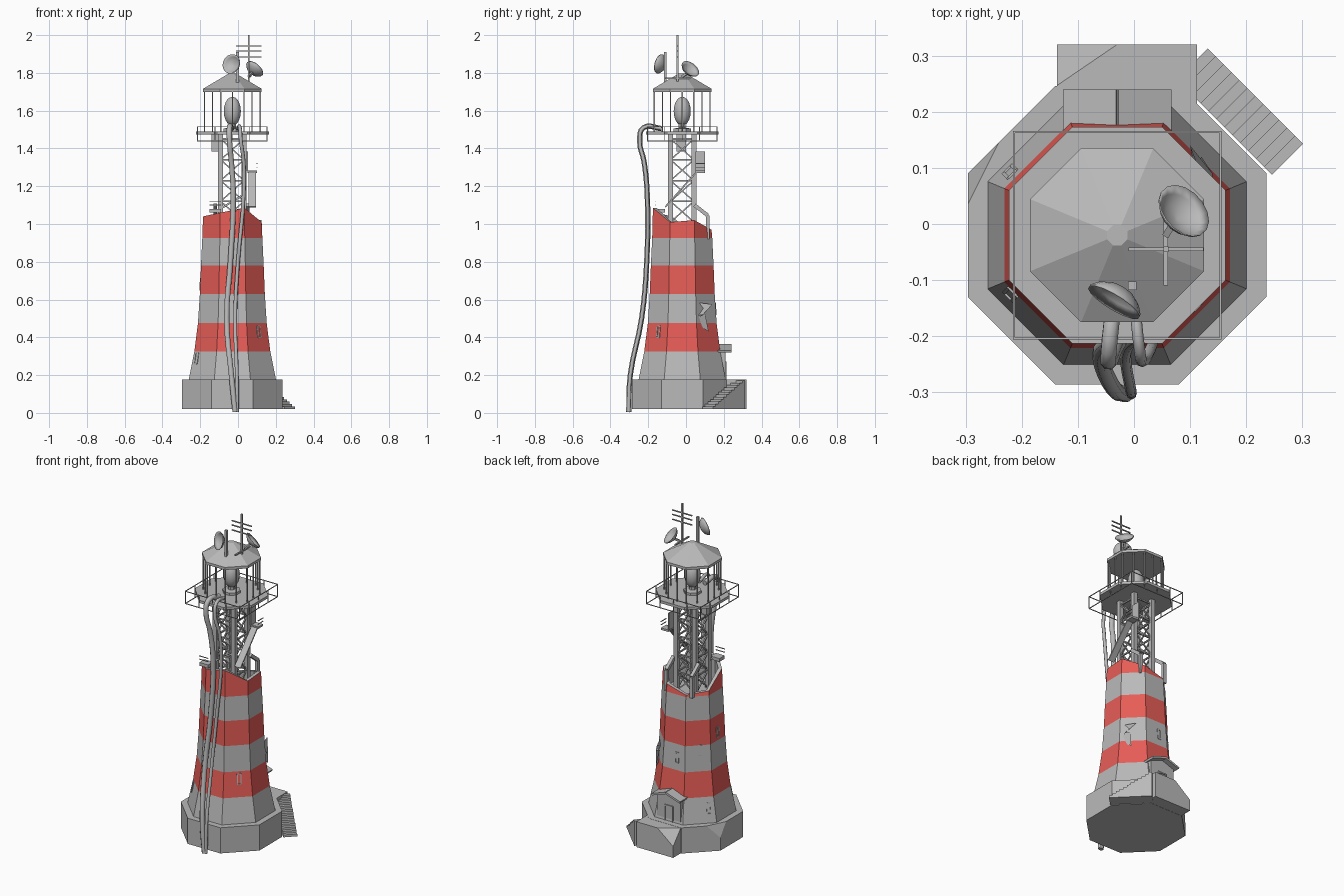
import bpy, bmesh, math
from mathutils import Vector, Matrix

if "Cube" in bpy.data.objects:
    bpy.data.objects.remove(bpy.data.objects["Cube"])


def material(name, rgb):
    m = bpy.data.materials.new(name)
    m.use_nodes = True
    m.diffuse_color = (*rgb, 1)
    m.node_tree.nodes["Principled BSDF"].inputs["Base Color"].default_value = (*rgb, 1)
    return m


GREY = material("weathered grey", (0.49, 0.49, 0.49))
RED = material("band red", (0.8, 0.11, 0.095))
CX, CY = -0.03, -0.02
CENTRE = Matrix.Translation((CX, CY, 0))
OCT = 1 / math.cos(math.pi / 8)


def finish(name, bm, smooth=False):
    bmesh.ops.recalc_face_normals(bm, faces=bm.faces)
    me = bpy.data.meshes.new(name)
    bm.to_mesh(me)
    bm.free()
    me.materials.append(GREY)
    me.materials.append(RED)
    ob = bpy.data.objects.new(name, me)
    bpy.context.collection.objects.link(ob)
    if smooth:
        for p in me.polygons:
            p.use_smooth = True
    return ob


def lathe(bm, profile, n=8, mat=CENTRE, caps=True):
    """Rings of n points; flat sides face the axes."""
    rings = []
    for r, z in profile:
        angs = [(k + 0.5) * math.tau / n for k in range(n)]
        rings.append([bm.verts.new(mat @ Vector((r * math.cos(a), r * math.sin(a), z))) for a in angs])
    for lo, hi in zip(rings, rings[1:]):
        for k in range(n):
            bm.faces.new((lo[k], lo[k - 1], hi[k - 1], hi[k]))
    if caps:
        bm.faces.new(rings[0])
        bm.faces.new(rings[-1])
    return rings


def box(bm, lo, hi):
    lo, hi = Vector(lo), Vector(hi)
    m = Matrix.Translation((lo + hi) / 2) @ Matrix.Diagonal((*(hi - lo), 1))
    bmesh.ops.create_cube(bm, size=1, matrix=m)


def beam(bm, a, b, w, h=None):
    a, b = Vector(a), Vector(b)
    d = b - a
    m = Matrix.Translation((a + b) / 2) @ d.to_track_quat("Z", "Y").to_matrix().to_4x4()
    bmesh.ops.create_cube(bm, size=1, matrix=m @ Matrix.Diagonal((w, h or w, d.length, 1)))


def chip(bm, a, b, c):
    """Cut off the corner above the plane through three points."""
    a, b, c = map(Vector, (a, b, c))
    n = (b - a).cross(c - a)
    if n.z < 0:
        n = -n
    cut = bmesh.ops.bisect_plane(bm, geom=bm.verts[:] + bm.edges[:] + bm.faces[:],
                                 plane_co=a, plane_no=n, clear_outer=True)
    bmesh.ops.holes_fill(bm, edges=[e for e in cut["geom_cut"] if isinstance(e, bmesh.types.BMEdge)])


# Octagonal base and landing with broken corners
bm = bmesh.new()
lathe(bm, [(0.266 * OCT, 0.02), (0.266 * OCT, 0.177)])
chip(bm, (-0.245, 0.137, 0.177), (-0.296, 0.035, 0.177), (-0.296, 0.09, 0.1))
finish("base", bm)
bm = bmesh.new()
box(bm, (-0.137, 0.2, 0.021), (0.112, 0.32, 0.176))
chip(bm, (-0.03, 0.32, 0.176), (-0.137, 0.247, 0.176), (-0.137, 0.32, 0.09))
finish("landing", bm)

# Stairs down from the landing
bm = bmesh.new()
start, step, count = Vector((0.104, 0.285, 0)), 0.02, 12
for i in range(count):
    top = 0.172 - i * 0.0125
    m = (Matrix.Translation(start) @ Matrix.Rotation(-math.pi / 4, 4, "Z")
         @ Matrix.Translation(((i + 0.5) * step, 0, (top + 0.02) / 2)))
    bmesh.ops.create_cube(bm, size=1, matrix=m @ Matrix.Diagonal((step, 0.078, top - 0.02, 1)))
finish("stairs", bm)

# Banded tower with a broken hollow top
PROFILE = [(0.231, 0.175), (0.201, 0.325), (0.182, 0.475), (0.172, 0.63), (0.166, 0.78), (0.159, 0.925)]
RIM = (1.02, 0.97, 0.935, 0.95, 1.04, 1.06, 1.085, 1.01)
bm = bmesh.new()
shape = PROFILE + [(0.155, 1.08), (0.135, 1.08), (0.138, 0.9)]
rings = lathe(bm, [(a * OCT, z) for a, z in shape])
for ring in rings[6:8]:
    for v, z in zip(ring, RIM):
        v.co.z = z
for f in bm.faces:
    outer = (f.calc_center_median().xy - Vector((CX, CY))).length > 0.148
    z = sum(v.co.z for v in f.verts) / len(f.verts)
    band = sum(z > p[1] for p in PROFILE[1:])
    f.material_index = 1 if outer and band % 2 else 0
finish("tower", bm)


def wall_at(z):
    for (a, z0), (b, z1) in zip(PROFILE, PROFILE[1:]):
        if z0 <= z <= z1:
            return a + (b - a) * (z - z0) / (z1 - z0)
    return PROFILE[-1][0]


# Slit windows: direction, sideways offset, height
bm = bmesh.new()
for deg, off, z in ((-45, 0.01, 0.43), (225, -0.06, 0.29), (135, 0.055, 0.26),
                    (135, 0.01, 0.6), (180, 0.0, 0.68), (90, 0.02, 0.55)):
    rot = CENTRE @ Matrix.Rotation(math.radians(deg), 4, "Z")
    ends = [rot @ Vector((wall_at(h), off, h)) for h in (z - 0.03, z + 0.03)]
    side = (rot.to_3x3() @ Vector((0, 1, 0))) * 0.01
    for s in (-1, 1):
        beam(bm, ends[0] + s * side, ends[1] + s * side, 0.006)
    for e in ends:
        beam(bm, e - side, e + side, 0.006)
finish("window_frames", bm)

# Entrance porch with gable roof and door frame
bm = bmesh.new()
box(bm, (-0.11, 0.12, 0.17), (0.05, 0.208, 0.325))
for s in (-1, 1):
    beam(bm, (CX, 0.19, 0.358), (CX + s * 0.095, 0.19, 0.325), 0.1, 0.012)
    box(bm, (CX + s * 0.026 - 0.004, 0.2, 0.177), (CX + s * 0.026 + 0.004, 0.214, 0.27))
box(bm, (CX - 0.03, 0.2, 0.265), (CX + 0.03, 0.214, 0.273))
gable = [bm.verts.new(p) for p in ((-0.11, 0.208, 0.325), (0.05, 0.208, 0.325), (CX, 0.208, 0.355))]
bm.faces.new(gable)
finish("porch", bm)

# Torn wall plates
bm = bmesh.new()
for quad in (((0.13, -0.03, 0.5), (0.135, 0.05, 0.585), (0.1, 0.14, 0.575), (0.14, 0.09, 0.52)),
             ((0.14, 0.09, 0.52), (0.13, 0.03, 0.49), (0.12, 0.12, 0.43), (0.11, 0.1, 0.53))):
    bm.faces.new([bm.verts.new(p) for p in quad])
finish("torn_plates", bm)

# Steel lattice mast
bm = bmesh.new()
H = 0.062
corners = [Vector((CX + x * H, CY + y * H, 0)) for x, y in ((-1, -1), (1, -1), (1, 1), (-1, 1))]
levels = [0.9, 1.01, 1.12, 1.23, 1.34, 1.45]
up = Vector((0, 0, 1))
for i, c in enumerate(corners):
    beam(bm, c + up * 0.9, c + up * 1.475, 0.026)
    d = corners[i - 1]
    for lo, hi in zip(levels, levels[1:]):
        beam(bm, c + up * lo, d + up * hi, 0.007)
        beam(bm, d + up * lo, c + up * hi, 0.007)
        beam(bm, c + up * hi, d + up * hi, 0.008)
finish("lattice_mast", bm)

# Bent struts resting on the rim, hanging steps and boxes
bm = bmesh.new()
for x in (0.05, -0.12):
    path = [(x, 0.045, 1.1), (x, 0.115, 1.045), (x, 0.115, 0.92)]
    for a, b in zip(path, path[1:]):
        beam(bm, a, b, 0.02)
beam(bm, (-0.11, -0.09, 1.07), (0.02, -0.09, 1.15), 0.01)
finish("struts", bm)
bm = bmesh.new()
beam(bm, (0.075, -0.11, 1.09), (0.075, 0.06, 1.28), 0.04, 0.008)
box(bm, (0.05, 0.05, 1.27), (0.1, 0.1, 1.282))
box(bm, (0.045, 0.05, 1.282), (0.053, 0.1, 1.385))
box(bm, (-0.14, -0.05, 1.385), (-0.105, 0.0, 1.475))
box(bm, (-0.15, -0.16, 1.06), (-0.09, -0.11, 1.08))
for z in (1.3, 1.32):
    beam(bm, (0.1, 0.05, z), (0.1, 0.1, z), 0.004)
    beam(bm, (-0.15, -0.16, z - 0.2), (-0.09, -0.16, z - 0.2), 0.004)
finish("hanging_steps", bm)

# Gallery deck with square rail frame
bm = bmesh.new()
lathe(bm, [(0.193 * OCT, 1.474), (0.193 * OCT, 1.49)])
finish("gallery_deck", bm)
bm = bmesh.new()
R = 0.184
square = [Vector((CX + x * R, CY + y * R, 0)) for x, y in ((-1, -1), (1, -1), (1, 1), (-1, 1))]
for i, c in enumerate(square):
    d = square[i - 1]
    for z in (1.44, 1.515):
        beam(bm, c + up * z, d + up * z, 0.004)
    for t in (0, 0.25, 0.5, 0.75):
        p = c.lerp(d, t)
        beam(bm, p + up * 1.44, p + up * 1.515, 0.004)
finish("gallery_rails", bm)

# Lantern posts, roof and lamp
bm = bmesh.new()
ring = [CENTRE @ Vector((0.148 * OCT * math.cos(a), 0.148 * OCT * math.sin(a), 0))
        for a in [(k + 0.5) * math.pi / 4 for k in range(8)]]
for i, c in enumerate(ring):
    for p in (c, c.lerp(ring[i - 1], 0.5)):
        beam(bm, p + up * 1.485, p + up * 1.705, 0.006)
finish("lantern_posts", bm)
bm = bmesh.new()
lathe(bm, [(0.155 * OCT, 1.7), (0.155 * OCT, 1.716), (0.018 * OCT, 1.797)])
finish("lantern_roof", bm)
bm = bmesh.new()
lathe(bm, [(0.045 * math.sin(t * math.pi / 10) + 0.001, 1.597 - 0.076 * math.cos(t * math.pi / 10))
           for t in range(11)], 16)
finish("lamp", bm, True)
bm = bmesh.new()
lathe(bm, [(0.05, 1.485), (0.05, 1.505), (0.02, 1.51), (0.02, 1.54)])
finish("lamp_stand", bm)

# Aerial masts with crossbars
bm = bmesh.new()
beam(bm, (0.057, -0.045, 1.74), (0.057, -0.045, 2.0), 0.009)
beam(bm, (-0.003, -0.11, 1.72), (-0.003, -0.11, 1.91), 0.015)
beam(bm, (0.057, -0.11, 1.772), (0.057, 0.023, 1.772), 0.008)
for z in (1.942, 1.915, 1.885):
    beam(bm, (-0.01, -0.045, z), (0.124, -0.045, z), 0.006)
beam(bm, (0.057, -0.02, 1.78), (0.075, 0.01, 1.8), 0.012)
finish("aerials", bm)

# Dish aerials
for name, pos, normal in (("front_dish", (-0.03, -0.13, 1.845), (-0.5, -0.82, 0.25)),
                          ("side_dish", (0.083, 0.018, 1.815), (0.55, 0.5, 0.65))):
    bm = bmesh.new()
    m = Matrix.Translation(pos) @ Vector(normal).to_track_quat("Z", "Y").to_matrix().to_4x4()
    bowl = [(0.004, -0.02), (0.025, -0.015), (0.042, -0.005), (0.053, 0.008)]
    lathe(bm, bowl + [(r, z + 0.004) for r, z in reversed(bowl)], 16, m)
    finish(name, bm, True)


# Pipes climbing the front
def pipe(name, pts, r):
    cu = bpy.data.curves.new(name, "CURVE")
    cu.dimensions = "3D"
    cu.bevel_depth, cu.bevel_resolution, cu.resolution_u = r, 2, 4
    cu.use_fill_caps = True
    sp = cu.splines.new("BEZIER")
    sp.bezier_points.add(len(pts) - 1)
    for bp, p in zip(sp.bezier_points, pts):
        bp.co = p
        bp.handle_left_type = bp.handle_right_type = "AUTO"
    cu.materials.append(GREY)
    bpy.context.collection.objects.link(bpy.data.objects.new(name, cu))


YZ = [(-0.303, 0.005), (-0.295, 0.2), (-0.235, 0.5), (-0.208, 0.8), (-0.205, 1.15),
      (-0.222, 1.33), (-0.245, 1.44), (-0.225, 1.51), (-0.13, 1.505)]
for name, xs, r in (("thick_pipe", (-0.015, -0.035, -0.06, -0.04, -0.025, -0.035, -0.045, -0.045, -0.035), 0.015),
                    ("thin_pipe", (-0.005, -0.006, -0.015, 0.0, 0.03, 0.03, 0.015, 0.01, 0.0), 0.01)):
    pipe(name, [(x, y, z) for x, (y, z) in zip(xs, YZ)], r)
